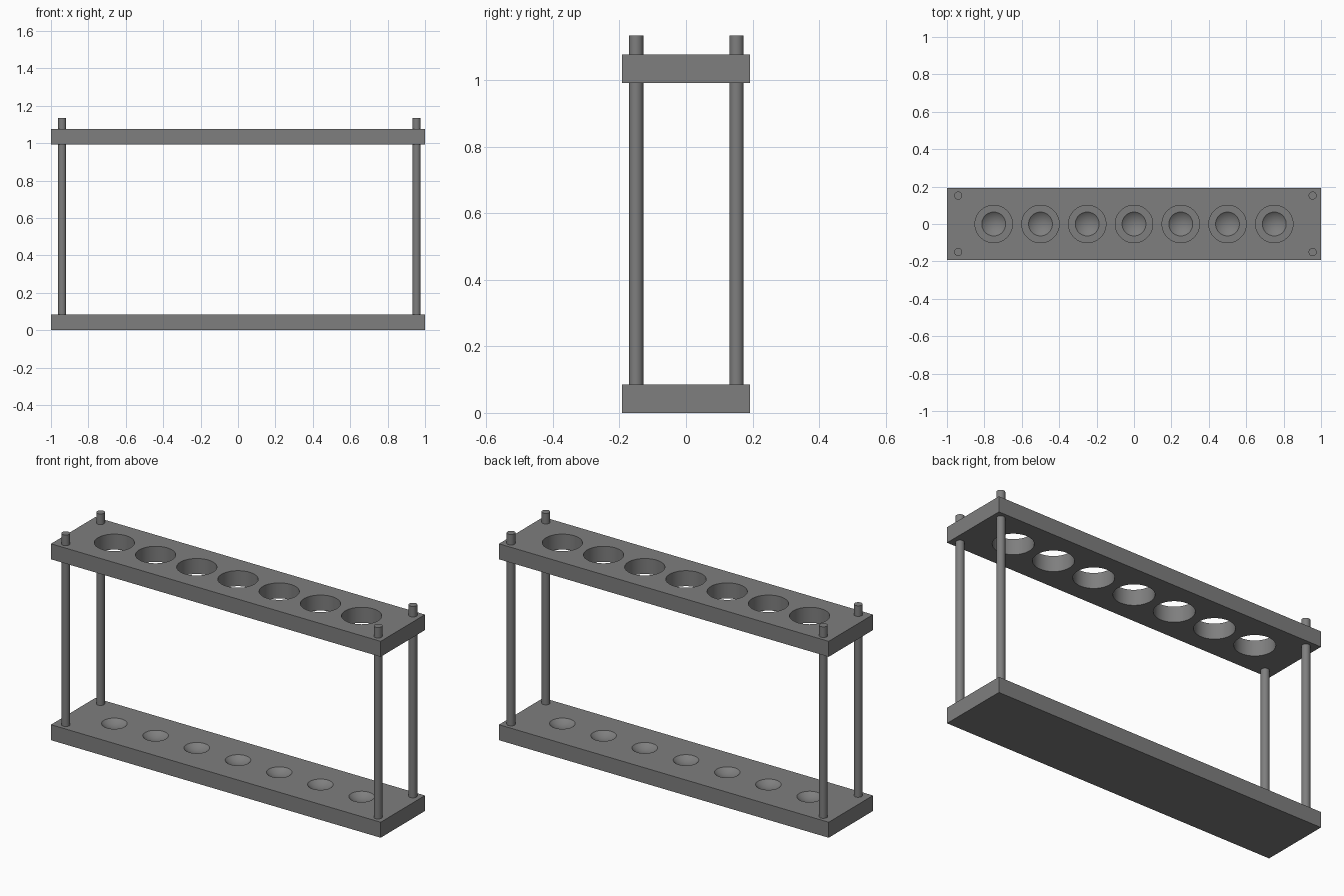
import bpy, math

# Clear the default cube only
cube = bpy.data.objects.get("Cube")
if cube:
    bpy.data.objects.remove(cube, do_unlink=True)

# Material
grey = bpy.data.materials.new("mid_grey")
grey.use_nodes = True
colour = (0.21, 0.21, 0.21, 1)
grey.diffuse_color = colour
grey.node_tree.nodes["Principled BSDF"].inputs["Base Color"].default_value = colour

# Main measurements
LENGTH, WIDTH, THICK = 2.0, 0.384, 0.085
SHELF_Z = 0.992
ROD_TOP, ROD_RADIUS = 1.135, 0.0215
HOLE_RADIUS, HOLE_STEP, HOLES = 0.1, 0.25, 7
DIMPLE_RADIUS, BALL_RADIUS = 0.064, 0.1


def finish(ob, name):
    ob.name = name
    ob.data.materials.clear()
    ob.data.materials.append(grey)
    bpy.ops.object.select_all(action='DESELECT')
    ob.select_set(True)
    bpy.context.view_layer.objects.active = ob
    bpy.ops.object.shade_smooth_by_angle(angle=math.radians(30))


def plank(bottom):
    bpy.ops.mesh.primitive_cube_add(size=1, location=(0, 0, bottom + THICK / 2))
    ob = bpy.context.object
    ob.scale = (LENGTH, WIDTH, THICK)
    bpy.ops.object.transform_apply(location=False, rotation=False, scale=True)
    return ob


def cut_row(target, make_cutter):
    """Cut one row of evenly spaced recesses along the plank."""
    for i in range(HOLES):
        make_cutter((i - (HOLES - 1) / 2) * HOLE_STEP)
        cutter = bpy.context.object
        mod = target.modifiers.new("recess", 'BOOLEAN')
        mod.operation, mod.solver, mod.object = 'DIFFERENCE', 'EXACT', cutter
        bpy.context.view_layer.objects.active = target
        bpy.ops.object.modifier_apply(modifier=mod.name)
        bpy.data.objects.remove(cutter, do_unlink=True)


# Base with shallow round dimples
base = plank(0)
ball_z = THICK + math.sqrt(BALL_RADIUS ** 2 - DIMPLE_RADIUS ** 2)
cut_row(base, lambda x: bpy.ops.mesh.primitive_uv_sphere_add(
    segments=48, ring_count=48, radius=BALL_RADIUS, location=(x, 0, ball_z)))
finish(base, "base_plank")

# Upper shelf with through holes
shelf = plank(SHELF_Z)
cut_row(shelf, lambda x: bpy.ops.mesh.primitive_cylinder_add(
    vertices=64, radius=HOLE_RADIUS, depth=4 * THICK,
    location=(x, 0, SHELF_Z + THICK / 2)))
finish(shelf, "upper_shelf")

# Corner rods, standing in the base and poking through the shelf
ROD_BOTTOM = THICK / 4
for side, x in (("right", -0.94), ("left", 0.955)):
    for end, y in (("front", -0.15), ("back", 0.152)):
        bpy.ops.mesh.primitive_cylinder_add(
            vertices=32, radius=ROD_RADIUS, depth=ROD_TOP - ROD_BOTTOM,
            location=(x, y, (ROD_TOP + ROD_BOTTOM) / 2))
        finish(bpy.context.object, f"{end}_{side}_rod")
